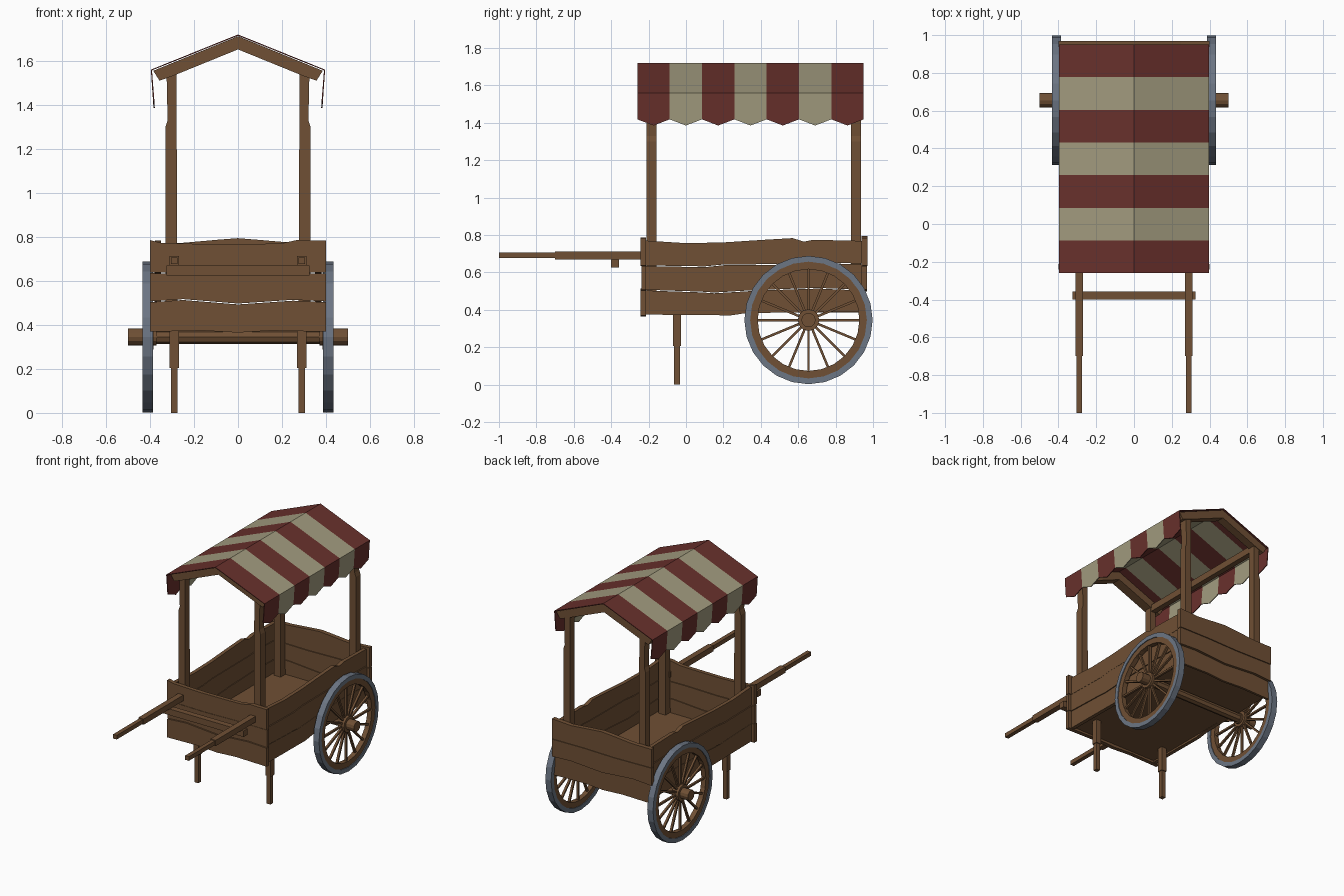
import bpy, bmesh
from math import pi, sin, cos
from mathutils import Vector

if "Cube" in bpy.data.objects:
    bpy.data.objects.remove(bpy.data.objects["Cube"])


def material(name, rgb):
    m = bpy.data.materials.new(name)
    m.diffuse_color = (*rgb, 1)
    m.use_nodes = True
    m.node_tree.nodes["Principled BSDF"].inputs["Base Color"].default_value = m.diffuse_color
    return m


WOOD = material("wood", (0.16, 0.08, 0.035))
RED = material("red_cloth", (0.14, 0.03, 0.025))
CREAM = material("cream_cloth", (0.36, 0.33, 0.21))
IRON = material("iron", (0.15, 0.18, 0.23))


def finish(name, bm, mats):
    bmesh.ops.recalc_face_normals(bm, faces=bm.faces)
    me = bpy.data.meshes.new(name)
    bm.to_mesh(me)
    bm.free()
    for m in mats:
        me.materials.append(m)
    ob = bpy.data.objects.new(name, me)
    bpy.context.collection.objects.link(ob)
    return ob


def prism(name, pts, axis, a, b, mat=WOOD):
    """Extrude a 2D outline along x (outline in y,z) or along y (outline in x,z)."""
    bm = bmesh.new()
    put = (lambda p, t: (t, p[0], p[1])) if axis == 'x' else (lambda p, t: (p[0], t, p[1]))
    va = [bm.verts.new(put(p, a)) for p in pts]
    vb = [bm.verts.new(put(p, b)) for p in pts]
    bm.faces.new(va)
    bm.faces.new(vb)
    for i in range(len(pts)):
        j = (i + 1) % len(pts)
        bm.faces.new((va[i], va[j], vb[j], vb[i]))
    return finish(name, bm, [mat])


def box(name, x, y, z):
    return prism(name, [(x[0], z[0]), (x[1], z[0]), (x[1], z[1]), (x[0], z[1])], 'y', *y)


def span(c, w):
    return (c - w / 2, c + w / 2)


def planks(name, edges, axis, inner, outers):
    """Stack of worn planks between successive wavy edge lines."""
    for i, outer in enumerate(outers):
        low = [(u, z + 0.002) for u, z in edges[i]]
        high = [(u, z - 0.002) for u, z in edges[i + 1]]
        prism(f"{name}_{i + 1}", low + high[::-1], axis, inner, outer)


# Cart bed: floor, side planks, front and back boards
box("floor", (-0.36, 0.36), (-0.21, 0.94), (0.385, 0.41))
side_edges = [
    [(-0.22, 0.372), (0.05, 0.37), (0.24, 0.368), (0.32, 0.38), (0.65, 0.385), (0.945, 0.388)],
    [(-0.22, 0.505), (0.08, 0.495), (0.15, 0.49), (0.4, 0.505), (0.7, 0.515), (0.945, 0.505)],
    [(-0.22, 0.635), (0.1, 0.63), (0.2, 0.64), (0.6, 0.643), (0.75, 0.65), (0.945, 0.645)],
    [(-0.22, 0.772), (0, 0.758), (0.2, 0.762), (0.4, 0.775), (0.57, 0.785), (0.63, 0.766),
     (0.68, 0.776), (0.945, 0.77)]]
for s, label in ((1, "right"), (-1, "left")):
    planks(f"{label}_side_plank", side_edges, 'x', s * 0.35, [s * 0.377, s * 0.38, s * 0.377])

end_edges = [
    [(-0.4, 0.367), (-0.16, 0.372), (0, 0.363), (0.15, 0.372), (0.4, 0.367)],
    [(-0.4, 0.505), (-0.25, 0.515), (0, 0.495), (0.25, 0.512), (0.4, 0.505)],
    [(-0.4, 0.637), (-0.1, 0.632), (0.15, 0.637), (0.4, 0.635)],
    [(-0.4, 0.787), (-0.35, 0.775), (-0.12, 0.768), (0.1, 0.77), (0.2, 0.773), (0.27, 0.788),
     (0.4, 0.785)]]
planks("front_plank", end_edges, 'y', -0.213, [-0.242, -0.238, -0.242])
end_edges[3] = [(-0.4, 0.775), (-0.25, 0.775), (-0.08, 0.79), (0, 0.796), (0.1, 0.788),
                (0.25, 0.775), (0.4, 0.785)]
planks("back_plank", end_edges, 'y', 0.938, [0.955, 0.968, 0.97])

# Legs, handles and roof posts, one set per side
for s, label in ((1, "right"), (-1, "left")):
    x = s * 0.29
    box(f"{label}_leg_upper", span(x, 0.042), span(-0.048, 0.042), (0.205, 0.39))
    box(f"{label}_leg_lower", span(x, 0.03), span(-0.048, 0.03), (0, 0.21))
    box(f"{label}_handle", span(x, 0.042), (-0.70, -0.2), span(0.691, 0.042))
    box(f"{label}_handle_grip", span(x, 0.03), (-1.0, -0.69), span(0.691, 0.03))
    post = [(s * px, pz) for px, pz in ((0.275, 0.4), (0.33, 0.4), (0.33, 1.3), (0.32, 1.33),
                                        (0.325, 1.56), (0.28, 1.58))]
    prism(f"{label}_front_post", post, 'y', -0.212, -0.158)
    prism(f"{label}_back_post", post, 'y', 0.883, 0.936)
    box(f"{label}_roof_beam", span(s * 0.305, 0.04), (-0.16, 0.885), (1.51, 1.56))
box("handle_crossbar", (-0.325, 0.325), (-0.4, -0.357), (0.625, 0.67))

# Gable rafters
gable = [(-0.385, 1.555), (0, 1.712), (0.385, 1.555), (0.357, 1.51), (0.3, 1.53), (0, 1.652),
         (-0.3, 1.53), (-0.357, 1.51)]
prism("front_rafter", gable, 'y', -0.225, -0.155)
prism("back_rafter", gable, 'y', 0.88, 0.94)

# Striped canopy with pointed valance
bm = bmesh.new()
y0, w, n = -0.26, 1.21 / 7, 7
for i in range(n):
    a, b = y0 + i * w, y0 + (i + 1) * w
    m = (a + b) / 2
    for s in (1, -1):
        roof = [(0, a, 1.72), (0, b, 1.72), (s * 0.396, b, 1.56), (s * 0.396, a, 1.56)]
        flap = [roof[3], roof[2], (s * 0.386, b, 1.418), (s * 0.384, m, 1.385),
                (s * 0.386, a, 1.418)]
        for poly in (roof, flap):
            bm.faces.new([bm.verts.new(p) for p in poly]).material_index = i % 2
bmesh.ops.remove_doubles(bm, verts=bm.verts, dist=0.0005)
canopy = finish("canopy", bm, [RED, CREAM])
mod = canopy.modifiers.new("thickness", 'SOLIDIFY')
mod.thickness = 0.006
mod.offset = -1

# Wheels
CY, CZ, SEG = 0.655, 0.345, 24


def ring(name, r0, r1, xa, xb, mat):
    """Square-section ring around the axle line."""
    bm = bmesh.new()
    loops = []
    for i in range(SEG):
        t = 2 * pi * i / SEG
        loops.append([bm.verts.new((x, CY + r * sin(t), CZ + r * cos(t)))
                      for x, r in ((xa, r0), (xb, r0), (xb, r1), (xa, r1))])
    for i in range(SEG):
        p, q = loops[i], loops[(i + 1) % SEG]
        for k in range(4):
            bm.faces.new((p[k], p[(k + 1) % 4], q[(k + 1) % 4], q[k]))
    return finish(name, bm, [mat])


def disc(name, r, xa, xb, sides=12):
    pts = [(CY + r * sin(2 * pi * i / sides), CZ + r * cos(2 * pi * i / sides))
           for i in range(sides)]
    return prism(name, pts, 'x', xa, xb)


disc("axle", 0.032, -0.45, 0.45, 8)
for s, label in ((1, "right"), (-1, "left")):
    ring(f"{label}_tyre", 0.312, 0.343, s * 0.387, s * 0.433, IRON)
    ring(f"{label}_wheel_rim", 0.272, 0.314, s * 0.392, s * 0.428, WOOD)
    disc(f"{label}_hub", 0.058, s * 0.385, s * 0.435)
    disc(f"{label}_hub_cap", 0.038, s * 0.37, s * 0.5)
    bm = bmesh.new()
    for i in range(16):
        t = 2 * pi * i / 16
        d, e = Vector((0, sin(t), cos(t))), Vector((0, cos(t), -sin(t)))
        geo = bmesh.ops.create_cube(bm, size=1)["verts"]
        for v in geo:
            c = v.co.copy()
            v.co = (Vector((s * 0.41 + c.x * 0.016, CY, CZ))
                    + d * (0.165 + c.z * 0.24) + e * c.y * 0.013)
    finish(f"{label}_spokes", bm, [WOOD])
